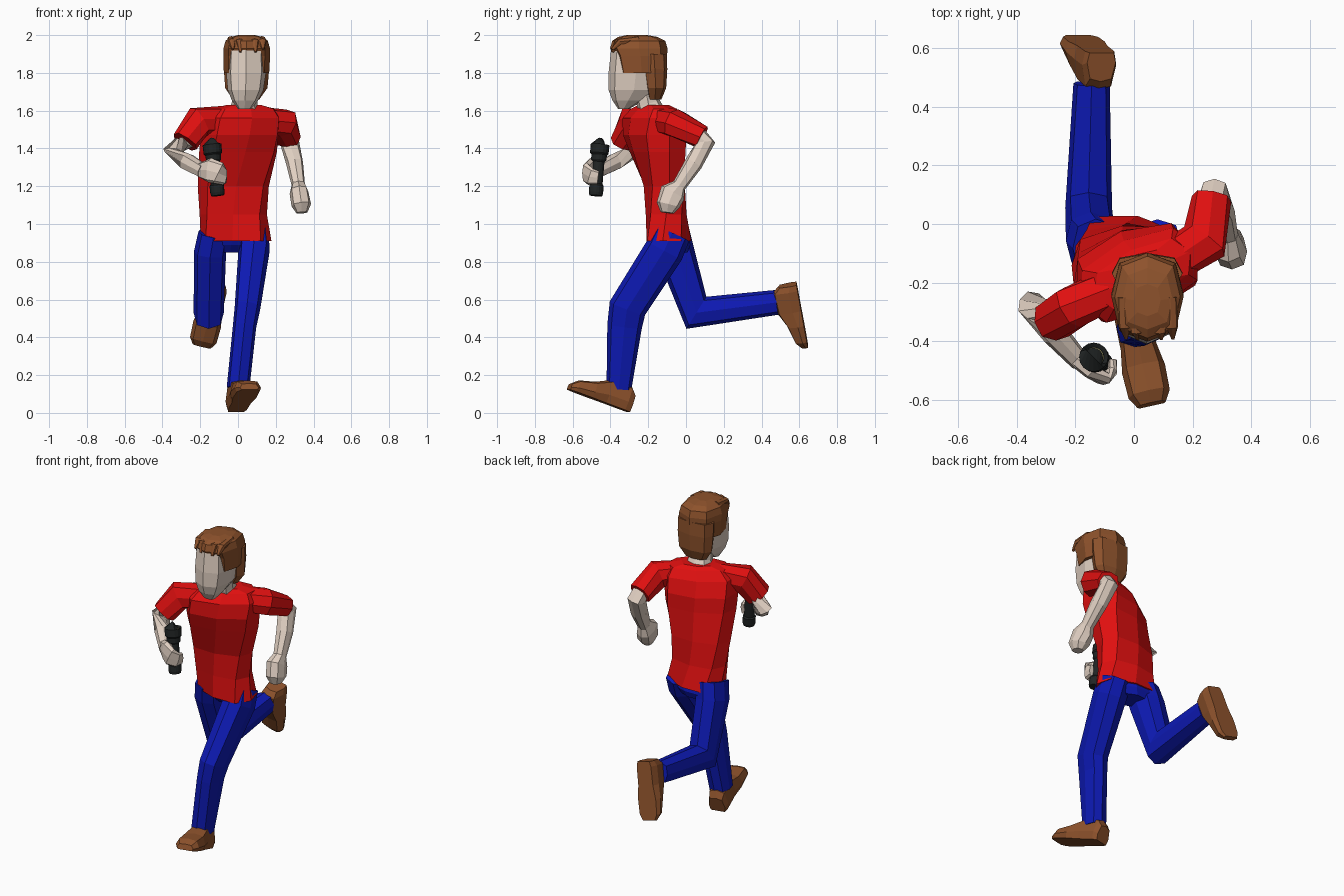
import bpy, bmesh, math
from mathutils import Vector as V


def material(name, rgb):
    m = bpy.data.materials.new(name)
    m.diffuse_color = (*rgb, 1)
    return m


RED = material("red_cloth", (0.75, 0.005, 0.005))
BLUE = material("blue_denim", (0.004, 0.01, 0.46))
SKIN = material("skin", (0.75, 0.63, 0.54))
BROWN = material("brown", (0.27, 0.085, 0.025))
BLACK = material("black_plastic", (0.015, 0.018, 0.018))
YELLOW = material("lens_yellow", (0.65, 0.6, 0.25))

# boxy eight-sided section with a centre edge on each side
BOXY = [(1, 0), (.78, .76), (0, 1), (-.78, .76), (-1, 0), (-.78, -.76), (0, -1), (.78, -.76)]
ROUND = [(math.cos(i * math.tau / 16), math.sin(i * math.tau / 16)) for i in range(16)]


def loft(name, rings, mat):
    bm = bmesh.new()
    loops = [[bm.verts.new(p) for p in r] for r in rings]
    n = len(loops[0])
    for a, b in zip(loops, loops[1:]):
        for i in range(n):
            j = (i + 1) % n
            bm.faces.new((a[i], a[j], b[j], b[i]))
    bm.faces.new(loops[0][::-1])
    bm.faces.new(loops[-1])
    bmesh.ops.recalc_face_normals(bm, faces=bm.faces)
    me = bpy.data.meshes.new(name)
    bm.to_mesh(me)
    bm.free()
    me.materials.append(mat)
    ob = bpy.data.objects.new(name, me)
    bpy.context.collection.objects.link(ob)
    return ob


def stack(name, rows, mat):
    """Level sections: z, centre x, centre y, half width, half depth, yaw."""
    rings = []
    for z, cx, cy, w, d, yaw in rows:
        c, s = math.cos(math.radians(yaw)), math.sin(math.radians(yaw))
        rings.append([V((cx + a*w*c - b*d*s, cy + a*w*s + b*d*c, z)) for a, b in BOXY])
    return loft(name, rings, mat)


def limb(name, rows, mat, side=(1, 0, 0), section=BOXY):
    """Sections across a path: x, y, z, half width along side, half depth."""
    pts = [V(r[:3]) for r in rows]
    rings = []
    for i, (p, r) in enumerate(zip(pts, rows)):
        t = V()
        if i:
            t += (p - pts[i-1]).normalized()
        if i < len(pts) - 1:
            t += (pts[i+1] - p).normalized()
        t.normalize()
        u = V(side)
        u = (u - t * u.dot(t)).normalized()
        v = t.cross(u)
        rings.append([p + u*a*r[3] + v*b*r[4] for a, b in section])
    return loft(name, rings, mat)


def shoe(name, heel, toe, up):
    heel, toe = V(heel), V(toe)
    f = (toe - heel).normalized()
    s = f.cross(V(up)).normalized()
    u = s.cross(f)
    prof = [(0, .10, .05), (.03, .135, .06), (.14, .13, .062),
            (.22, .09, .075), (.31, .065, .072), (.345, .035, .05)]
    shape = [(-.85, 0), (.85, 0), (1, .35), (.75, .9), (0, 1), (-.75, .9), (-1, .35)]
    loft(name, [[heel + f*l + s*a*w + u*b*h for a, b in shape] for l, h, w in prof], BROWN)


# Twisted shirt
stack("shirt", [(.91, -.01, -.09, .19, .12, -10), (1.05, -.025, -.105, .178, .108, 0),
                (1.2, -.025, -.115, .19, .11, 8), (1.38, 0, -.15, .215, .135, 17),
                (1.47, .008, -.165, .22, .15, 21), (1.56, .02, -.175, .22, .13, 25),
                (1.61, .03, -.17, .18, .09, 25), (1.63, .03, -.17, .1, .07, 25)], RED)

# Sleeves and arms
limb("left_sleeve", [(.12, -.13, 1.55, .07, .075), (.24, -.06, 1.535, .075, .085),
                     (.265, .085, 1.46, .062, .068)], RED, (0, 0, 1))
limb("left_arm", [(.26, .05, 1.48, .05, .05), (.275, .1, 1.425, .05, .055),
                  (.3, .04, 1.32, .045, .048), (.322, -.045, 1.19, .034, .036)], SKIN)
limb("left_fist", [(.32, -.035, 1.205, .036, .036), (.323, -.07, 1.165, .05, .07),
                   (.335, -.095, 1.1, .052, .062), (.338, -.1, 1.06, .03, .035)], SKIN)
limb("right_sleeve", [(-.08, -.22, 1.55, .07, .075), (-.21, -.285, 1.54, .075, .085),
                      (-.28, -.335, 1.435, .068, .072)], RED, (0, 1, 0))
limb("right_arm", [(-.265, -.325, 1.45, .05, .05), (-.345, -.28, 1.385, .05, .05),
                   (-.27, -.375, 1.33, .045, .045), (-.185, -.47, 1.28, .038, .034)], SKIN, (0, 0, 1))
limb("right_hand", [(-.2, -.455, 1.285, .04, .032), (-.15, -.5, 1.285, .065, .028),
                    (-.105, -.528, 1.27, .06, .022), (-.075, -.505, 1.25, .045, .018),
                    (-.072, -.465, 1.245, .035, .014)], SKIN, (0, 0, 1))

# Torch in the right hand, stacked along a tilted axis
top, base = V((-.138, -.455, 1.42)), V((-.107, -.478, 1.15))


def torch_part(name, prof, mat):
    limb(name, [(*base.lerp(top, t), r, r) for t, r in prof], mat, section=ROUND)


torch_part("torch", [(0, .034), (.06, .038), (.2, .038), (.23, .031), (.66, .031), (.7, .04),
                     (.8, .042), (.83, .049), (.999, .05), (1, .037), (.97, .035)], BLACK)
torch_part("torch_lens", [(.96, .034), (.985, .034)], YELLOW)

# Trousers
stack("trouser_seat", [(.85, -.03, -.06, .08, .07, -10), (.89, -.02, -.07, .15, .095, -10),
                       (.95, -.01, -.09, .165, .105, -8)], BLUE)
limb("left_trouser_leg", [(.08, -.075, .95, .082, .1), (.085, -.115, .86, .083, .105),
                          (.05, -.31, .555, .068, .1), (.035, -.325, .46, .062, .092),
                          (0, -.355, .13, .06, .066)], BLUE)
limb("right_trouser_leg", [(-.13, -.08, .95, .08, .1), (-.148, -.055, .85, .085, .1),
                           (-.155, .055, .53, .08, .1), (-.145, .48, .585, .062, .066)], BLUE)

# Shoes
shoe("left_shoe", (-.01, -.305, .005), (.065, -.64, .13), (0, 0, 1))
shoe("right_shoe", (-.11, .585, .685), (-.19, .645, .36), (0, -1, 0))

# Neck and head
limb("neck", [(.03, -.17, 1.57, .085, .07), (.035, -.2, 1.64, .068, .062),
              (.04, -.22, 1.74, .065, .06)], SKIN)
stack("head", [(1.61, .035, -.33, .035, .03, 0), (1.655, .037, -.305, .07, .085, 0),
               (1.71, .04, -.275, .095, .135, 0), (1.8, .043, -.265, .105, .145, 0),
               (1.92, .043, -.265, .1, .132, 0), (1.95, .043, -.26, .08, .1, 0)], SKIN)

# Hair: cap over the crown, nape behind the ears
stack("hair_cap", [(1.8, .045, -.235, .12, .125, 0), (1.89, .046, -.24, .124, .14, 0),
                   (1.93, .046, -.25, .123, .152, 0), (1.97, .046, -.25, .112, .14, 0),
                   (1.99, .046, -.255, .085, .105, 0), (2.0, .046, -.26, .045, .055, 0)], BROWN)
stack("hair_nape", [(1.66, .043, -.165, .07, .035, 0), (1.72, .044, -.16, .112, .055, 0),
                    (1.82, .045, -.165, .12, .066, 0), (1.9, .045, -.17, .12, .068, 0)], BROWN)
# Tufts of the swept fringe
for i in range(5):
    x = -.035 + i * .04
    k = .015 * (i % 2)
    limb(f"hair_tuft_{i+1}", [(x, -.25, 1.975, .022, .02), (x + .004, -.35 - k, 1.965, .022, .018),
                              (x + .008, -.39, 1.925 - k, .006, .008)], BROWN)
